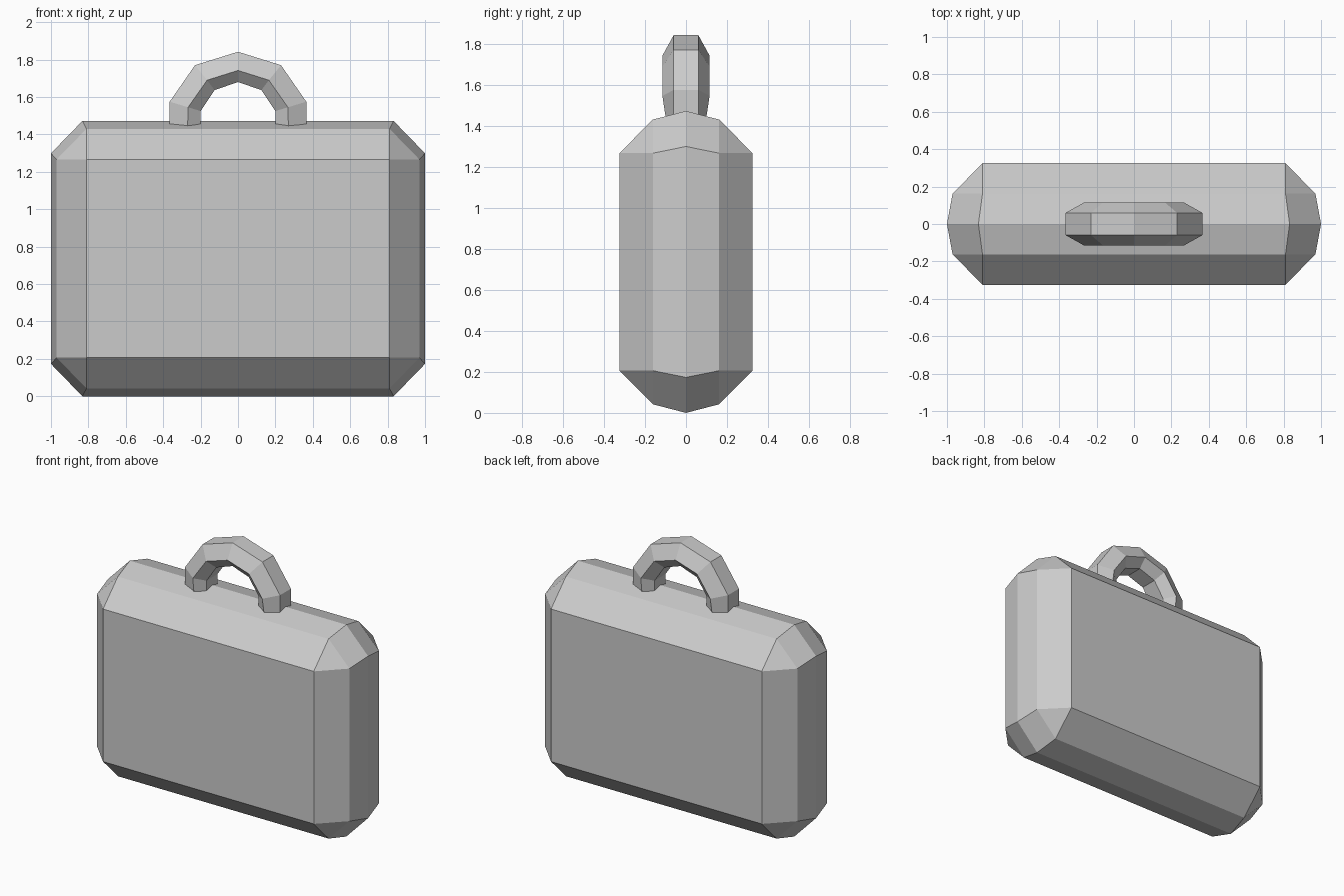
import bpy, bmesh

if "Cube" in bpy.data.objects:
    bpy.data.objects.remove(bpy.data.objects["Cube"])


def loft(name, rings):
    """Skin a list of equal-length point rings and cap both ends."""
    bm = bmesh.new()
    loops = [[bm.verts.new(p) for p in ring] for ring in rings]
    n = len(loops[0])
    for a, b in zip(loops, loops[1:]):
        for i in range(n):
            j = (i + 1) % n
            bm.faces.new((a[i], a[j], b[j], b[i]))
    bm.faces.new(loops[0])
    bm.faces.new(loops[-1])
    # Merges the collapsed corners of the flat front and back panels
    bmesh.ops.remove_doubles(bm, verts=bm.verts, dist=1e-4)
    bmesh.ops.recalc_face_normals(bm, faces=bm.faces)
    mesh = bpy.data.meshes.new(name)
    bm.to_mesh(mesh)
    bm.free()
    obj = bpy.data.objects.new(name, mesh)
    bpy.context.collection.objects.link(obj)
    return obj


def octagon(y, x_in, x_out, z_in, z_out, z_mid=0.736):
    """Chamfered rectangle in the xz plane."""
    quarter = [(x_out, z_in), (x_in, z_out)]
    half = quarter + [(-x, z) for x, z in reversed(quarter)]
    full = half + [(-x, -z) for x, z in half]
    return [(x, y, z_mid + z) for x, z in full]


# Case body: flat panels front and back, chamfered to a ridge round the middle
panel = (0.81, 0.81, 0.53, 0.53)
shoulder = (0.81, 0.97, 0.53, 0.694)
ridge = (0.832, 1.0, 0.563, 0.736)
loft("case_body", [
    octagon(-0.325, *panel),
    octagon(-0.162, *shoulder),
    octagon(0, *ridge),
    octagon(0.162, *shoulder),
    octagon(0.325, *panel),
])


# Handle: hexagonal section swept round a faceted arch
def section(sign, outer, middle, inner, wide=0.115, narrow=0.06):
    pts = [(outer, narrow), (middle, wide), (inner, narrow)]
    side = [(sign * x, y, z) for (x, z), y in pts]
    return side + [(x, -y, z) for x, y, z in reversed(side)]


half_arch = [
    ((0.365, 1.42), (0.27, 1.42), (0.2, 1.42), 0.096),
    ((0.365, 1.575), (0.267, 1.545), (0.2, 1.525)),
    ((0.23, 1.77), (0.165, 1.69), (0.125, 1.637)),
]
crown = section(1, (0, 1.842), (0, 1.742), (0, 1.68))
loft("handle", [section(-1, *s) for s in half_arch] + [crown]
     + [section(1, *s) for s in reversed(half_arch)])
